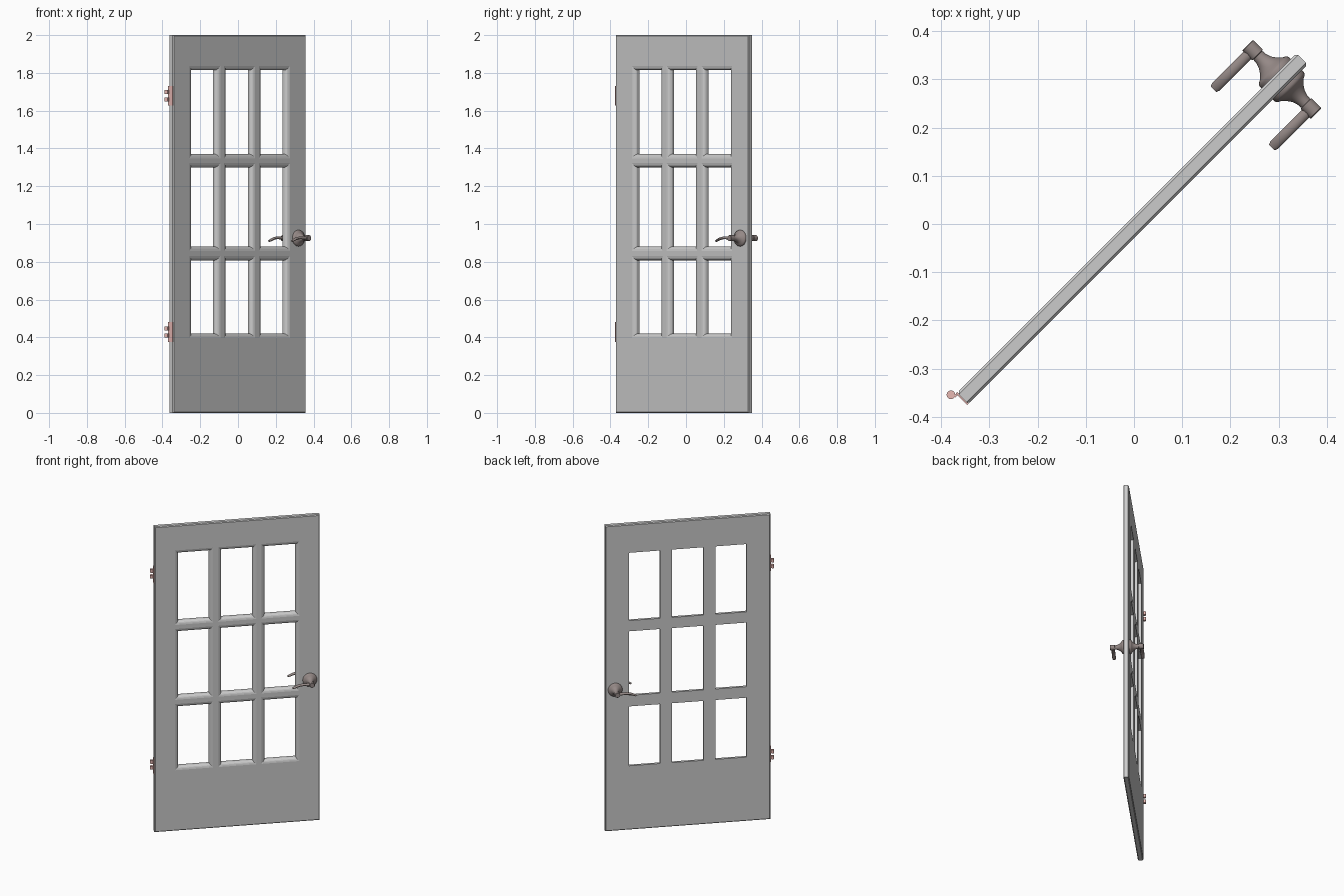
import bpy, bmesh, math
from mathutils import Matrix

if "Cube" in bpy.data.objects:
    bpy.data.objects.remove(bpy.data.objects["Cube"])

TURN = Matrix.Rotation(math.radians(45), 4, 'Z')   # door stands diagonally
FRONT, BACK = -0.021, 0.012                        # local y of the two faces
LEFT, RIGHT = -0.507, 0.489                        # local x of the two edges
CH = 0.005                                         # edge chamfer


def material(name, rgb):
    m = bpy.data.materials.new(name)
    m.diffuse_color = (*rgb, 1)
    m.use_nodes = True
    m.node_tree.nodes["Principled BSDF"].inputs["Base Color"].default_value = m.diffuse_color
    return m


METAL = material("dark_metal", (0.30, 0.25, 0.24))
PINK = material("hinge_metal", (0.80, 0.48, 0.45))


def finish(bm, name, mat=None, smooth=False):
    bmesh.ops.remove_doubles(bm, verts=bm.verts, dist=1e-5)
    bmesh.ops.recalc_face_normals(bm, faces=bm.faces)
    bm.transform(TURN)
    me = bpy.data.meshes.new(name)
    bm.to_mesh(me)
    bm.free()
    ob = bpy.data.objects.new(name, me)
    bpy.context.collection.objects.link(ob)
    if mat:
        me.materials.append(mat)
    if smooth:
        bpy.ops.object.select_all(action='DESELECT')
        ob.select_set(True)
        bpy.context.view_layer.objects.active = ob
        bpy.ops.object.shade_smooth_by_angle(angle=math.radians(35))
    return ob


def skin(bm, rings, caps=False):
    """Join closed rings of points with quads."""
    rings = [[bm.verts.new(p) for p in r] for r in rings]
    for a, b in zip(rings, rings[1:]):
        n = len(a)
        for i in range(n):
            bm.faces.new((a[i], a[(i + 1) % n], b[(i + 1) % n], b[i]))
    if caps:
        bm.faces.new(rings[0])
        bm.faces.new(rings[-1])


def rect(x0, x1, z0, z1, y, grow=0):
    x0, x1, z0, z1 = x0 - grow, x1 + grow, z0 - grow, z1 + grow
    return [(x0, y, z0), (x1, y, z0), (x1, y, z1), (x0, y, z1)]


# door leaf: pierced front and back sheets, moulded openings, chamfered rim
COLS = [(-0.362, -0.175), (-0.102, 0.085), (0.158, 0.345)]
ROWS = [(0.419, 0.808), (0.880, 1.300), (1.370, 1.814)]
OVOLO = [(0.022, 0), (0.013, 0.002), (0.007, 0.005), (0.003, 0.010), (0, 0.017)]


def sheet(bm, y, grow):
    xs = [LEFT + CH] + [v for a, b in COLS for v in (a - grow, b + grow)] + [RIGHT - CH]
    zs = [CH] + [v for a, b in ROWS for v in (a - grow, b + grow)] + [2 - CH]
    for i in range(len(xs) - 1):
        for j in range(len(zs) - 1):
            if not (i % 2 and j % 2):
                bm.faces.new([bm.verts.new(p) for p in rect(xs[i], xs[i + 1], zs[j], zs[j + 1], y)])


bm = bmesh.new()
sheet(bm, FRONT, OVOLO[0][0])
sheet(bm, BACK, 0)
for x0, x1 in COLS:
    for z0, z1 in ROWS:
        rings = [rect(x0, x1, z0, z1, FRONT + d, g) for g, d in OVOLO]
        skin(bm, rings + [rect(x0, x1, z0, z1, BACK)])
rim = [(FRONT, -CH), (FRONT + CH, 0), (BACK - CH, 0), (BACK, -CH)]
rings = [rect(LEFT, RIGHT, 0, 2, y, g) for y, g in rim]
# splice the rim to the sheets with strips that share the sheet corners
skin(bm, rings)
finish(bm, "door_leaf")

# handles: turned rose, neck and hub, plus a drooping lever, on both faces
HX, HZ = 0.429, 0.925
TURNED = [(0.043, 0), (0.043, 0.006), (0.040, 0.011), (0.032, 0.015), (0.025, 0.022),
          (0.018, 0.032), (0.014, 0.043), (0.013, 0.054), (0.016, 0.055), (0.016, 0.082),
          (0.014, 0.084)]
LEVER = [(0.010, 0, 0.011, 0.010), (-0.025, 0.001, 0.011, 0.008), (-0.050, 0.002, 0.011, 0.007),
         (-0.072, 0.000, 0.011, 0.007), (-0.092, -0.006, 0.011, 0.007),
         (-0.108, -0.013, 0.011, 0.006), (-0.115, -0.015, 0.008, 0.004)]


def circle(n):
    return [(math.cos(2 * math.pi * k / n), math.sin(2 * math.pi * k / n)) for k in range(n)]


for side, face, s in (("front", FRONT, -1), ("back", BACK, 1)):
    bm = bmesh.new()
    skin(bm, [[(HX + r * c, face + s * d, HZ + r * q) for c, q in circle(32)] for r, d in TURNED], True)
    finish(bm, side + "_handle_rose", METAL, True)
    bm = bmesh.new()
    skin(bm, [[(HX + x, face + s * 0.069 + w * c, HZ + z + h * q) for c, q in circle(16)]
              for x, z, w, h in LEVER], True)
    finish(bm, side + "_handle_lever", METAL, True)


# hinges: a leaf on the door edge with two knuckles behind
def box(bm, x0, x1, y0, y1, z0, z1):
    skin(bm, [rect(x0, x1, z0, z1, y0), rect(x0, x1, z0, z1, y1)], True)


for label, z in (("lower", 0.428), ("upper", 1.679)):
    bm = bmesh.new()
    box(bm, LEFT - 0.003, LEFT + 0.001, FRONT, BACK + 0.001, z - 0.052, z + 0.052)
    finish(bm, label + "_hinge_leaf", PINK)
    bm = bmesh.new()
    for k in (z - 0.019, z + 0.019):
        skin(bm, [[(-0.519 + 0.009 * c, 0.018 + 0.009 * q, h) for c, q in circle(16)]
                  for h in (k - 0.011, k + 0.011)], True)
        box(bm, -0.517, LEFT - 0.001, 0.008, 0.012, k - 0.011, k + 0.011)
    finish(bm, label + "_hinge_knuckles", PINK, True)
